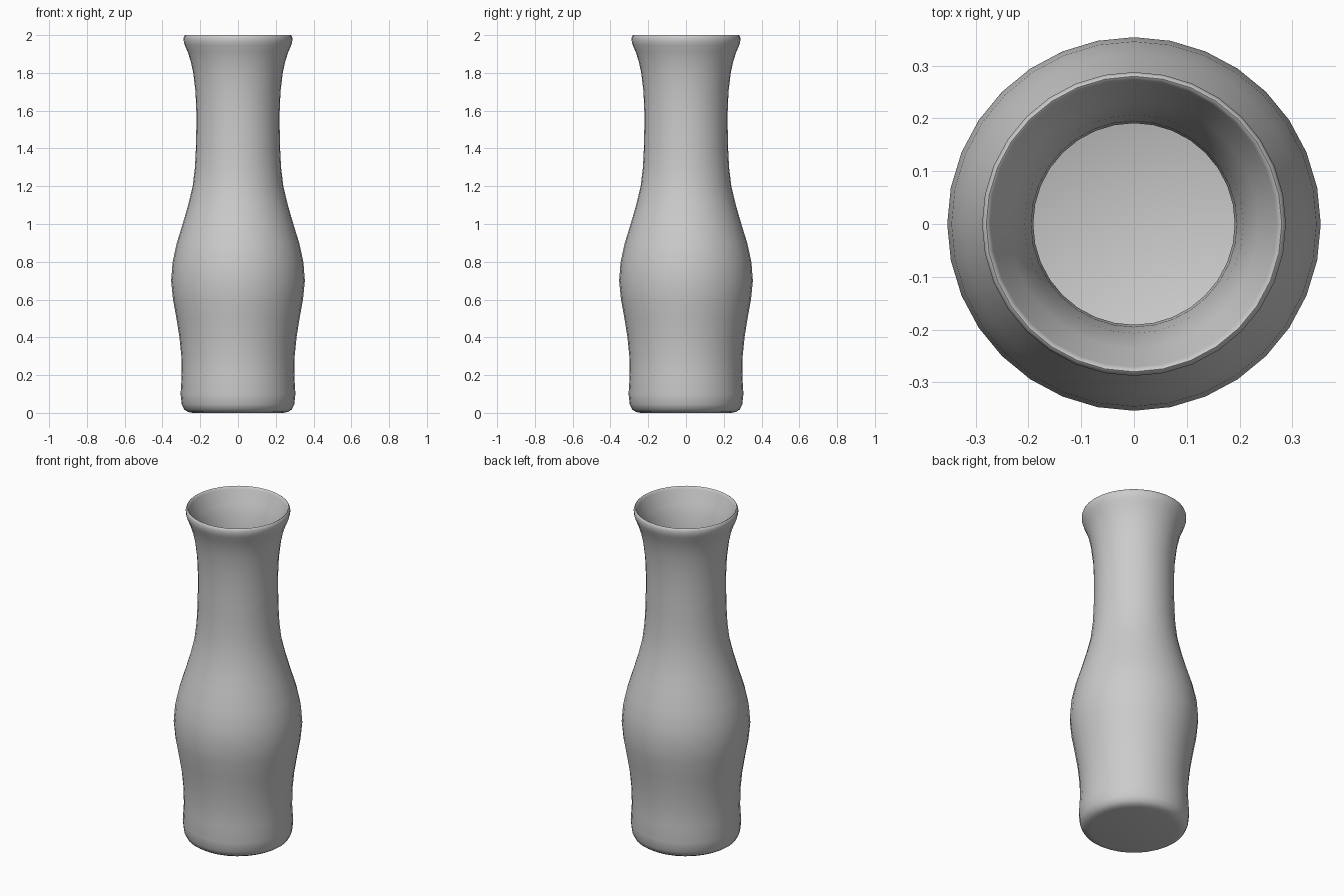
import bpy, bmesh, math

cube = bpy.data.objects.get("Cube")
if cube:
    bpy.data.objects.remove(cube, do_unlink=True)

SIDES = 32
WALL = 0.03

# Single ceramic colour
grey = bpy.data.materials.new("plain grey")
grey.use_nodes = True
colour = (0.6, 0.6, 0.6, 1)
grey.diffuse_color = colour
grey.node_tree.nodes["Principled BSDF"].inputs["Base Color"].default_value = colour

# Outer silhouette as (radius, height), foot to lip
foot = [(0.24, 0), (0.265, 0.005), (0.285, 0.018), (0.298, 0.045)]
body = [(0.304, 0.1), (0.298, 0.2), (0.30, 0.3), (0.31, 0.4), (0.326, 0.5),
        (0.344, 0.6), (0.354, 0.7), (0.346, 0.8), (0.324, 0.9), (0.293, 1.0),
        (0.264, 1.1), (0.24, 1.2), (0.228, 1.3), (0.223, 1.4), (0.221, 1.5),
        (0.221, 1.6), (0.225, 1.7), (0.237, 1.8), (0.25, 1.86), (0.266, 1.91)]
lip = [(0.281, 1.945), (0.287, 1.965), (0.288, 1.985), (0.284, 1.997),
       (0.28, 2.0), (0.275, 1.997), (0.271, 1.985)]

# Inner wall follows the body, then closes with a floor
inner = [(r - WALL, z) for r, z in reversed(body)]
floor = [(0.262, 0.05), (0.24, 0.035)]
profile = foot + body + lip + inner + floor

# Lathe the profile
bm = bmesh.new()
rings = []
for r, z in profile:
    angles = [math.tau * i / SIDES for i in range(SIDES)]
    rings.append([bm.verts.new((r * math.cos(a), r * math.sin(a), z)) for a in angles])
for low, high in zip(rings, rings[1:]):
    for i in range(SIDES):
        j = (i + 1) % SIDES
        bm.faces.new((low[i], low[j], high[j], high[i]))
bm.faces.new(rings[0][::-1])
bm.faces.new(rings[-1])
bmesh.ops.recalc_face_normals(bm, faces=bm.faces[:])

mesh = bpy.data.meshes.new("vase")
bm.to_mesh(mesh)
bm.free()
mesh.materials.append(grey)
vase = bpy.data.objects.new("vase", mesh)
bpy.context.collection.objects.link(vase)

# Smooth walls, crisp floor edge
bpy.ops.object.select_all(action="DESELECT")
vase.select_set(True)
bpy.context.view_layer.objects.active = vase
bpy.ops.object.shade_smooth_by_angle(angle=math.radians(50))
